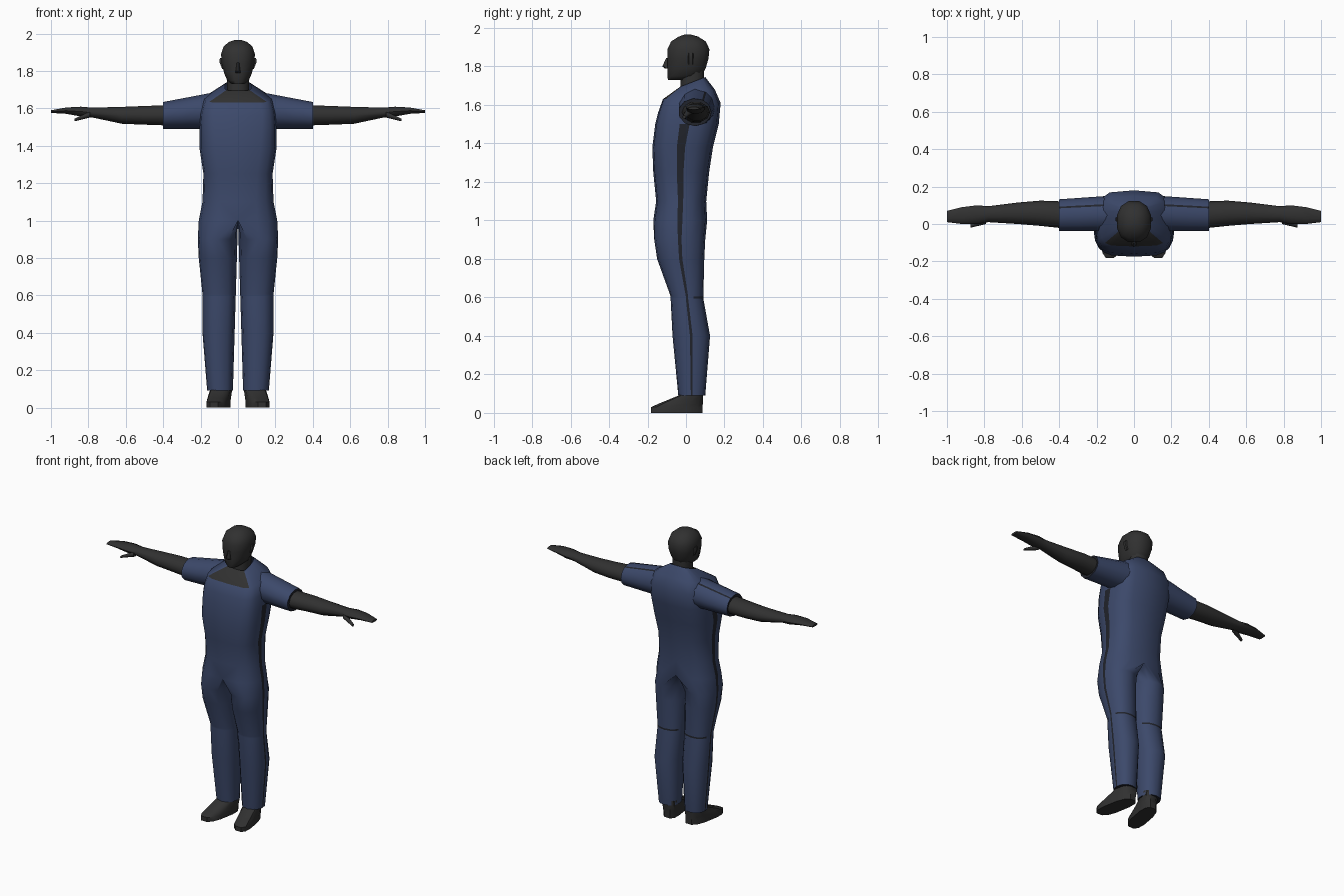
import bpy, bmesh
from math import sin, cos, radians, copysign

cube = bpy.data.objects.get("Cube")
if cube:
    bpy.data.objects.remove(cube, do_unlink=True)


def material(name, rgb):
    mat = bpy.data.materials.new(name)
    mat.use_nodes = True
    mat.diffuse_color = (*rgb, 1)
    bsdf = mat.node_tree.nodes["Principled BSDF"]
    bsdf.inputs["Base Color"].default_value = (*rgb, 1)
    bsdf.inputs["Roughness"].default_value = 0.8
    return mat


NAVY = material("navy cloth", (0.045, 0.066, 0.145))
DARK = material("charcoal", (0.03, 0.03, 0.03))
TRIM = material("black trim", (0.015, 0.017, 0.024))


def power(value, exponent):
    return copysign(abs(value) ** exponent, value)


def between(low, high, t):
    """Map t from -1..1 onto low..high."""
    return (low + high) / 2 + (high - low) / 2 * t


def loft(name, rings, mats, rule=None, top_cap=True, mirror=True, angle=55):
    """Skin closed rings; rule(ring, segment) gives a material index."""
    bm = bmesh.new()
    rows = [[bm.verts.new(point) for point in ring] for ring in rings]
    count = len(rows[0])
    for i, (lower, upper) in enumerate(zip(rows, rows[1:])):
        for j in range(count):
            k = (j + 1) % count
            face = bm.faces.new((lower[j], lower[k], upper[k], upper[j]))
            face.material_index = rule(i, j) if rule else 0
    for row in (rows[0], rows[-1]) if top_cap else (rows[0],):
        bm.faces.new(row).material_index = len(mats) - 1
    # drop the hidden wall on the mirror plane
    if mirror:
        wall = [f for f in bm.faces if all(abs(v.co.x) < 1e-5 for v in f.verts)]
        bmesh.ops.delete(bm, geom=wall, context="FACES")
    bmesh.ops.remove_doubles(bm, verts=bm.verts, dist=1e-5)
    bmesh.ops.recalc_face_normals(bm, faces=bm.faces)
    mesh = bpy.data.meshes.new(name)
    bm.to_mesh(mesh)
    bm.free()
    for mat in mats:
        mesh.materials.append(mat)
    part = bpy.data.objects.new(name, mesh)
    bpy.context.collection.objects.link(part)
    bpy.ops.object.select_all(action="DESELECT")
    part.select_set(True)
    bpy.context.view_layer.objects.active = part
    bpy.ops.object.shade_smooth_by_angle(angle=radians(angle))
    if mirror:
        part.modifiers.new("Mirror", "MIRROR").use_clip = True


def flat_ring(z, left, right, front, back, sides=12, square=0.85, skew=0):
    """Horizontal ring; skew turns the toes outward."""
    points = []
    for i in range(sides):
        a = radians(360 * (i + 0.5) / sides)
        y = between(front, back, power(sin(a), square))
        x = between(left, right, power(cos(a), square))
        points.append((x - skew * y, y, z))
    return points


def arm_ring(x, front, back, low, high, angles=range(0, 360, 36)):
    """Upright ring across an arm."""
    return [(x, between(front, back, cos(radians(a))), between(low, high, sin(radians(a))))
            for a in angles]


# Jumpsuit: one half from ankle to collar, with a narrow segment for the side stripe
FRONT_ANGLES = [-90, -67, -45, -22, -3]
SUIT_ANGLES = FRONT_ANGLES + [-a for a in reversed(FRONT_ANGLES)] + list(range(120, 241, 30))
STRIPE = len(FRONT_ANGLES) - 1


def leg_ring(z, out, front, back):
    inner = 0.03 * (1 - z)
    return [(between(inner, out, power(cos(radians(a)), 0.85)),
             between(front, back, power(sin(radians(a)), 0.9)), z) for a in SUIT_ANGLES]


def torso_ring(z, out, front, back):
    """Half ring closed along the middle; squarer and tilted toward the shoulders."""
    square = 1.25 - z / 2
    tilt = 0.025 if z > 1.5 else 0
    points = []
    for a in SUIT_ANGLES:
        side, depth = cos(radians(a)), sin(radians(a))
        t = power(depth, square if depth < 0 else 0.85)
        x = out * side ** square if side > 1e-6 else 0
        points.append((x, between(front, back, t), z + tilt * t))
    return points


# height, outer side, front, back
legs = [
    (0.09, 0.165, -0.04, 0.1),
    (0.4, 0.19, -0.07, 0.125),
    (0.595, 0.19, -0.08, 0.09),
    (0.606, 0.19, -0.08, 0.09),
    (0.8, 0.21, -0.15, 0.095),
    (0.9, 0.215, -0.165, 0.1),
]
torso = [
    (1, 0.21, -0.17, 0.11),
    (1.1, 0.19, -0.155, 0.105),
    (1.25, 0.185, -0.17, 0.12),
    (1.38, 0.205, -0.175, 0.14),
    (1.5, 0.205, -0.16, 0.17),
    (1.585, 0.2, -0.145, 0.18),
    (1.655, 0.18, -0.12, 0.15),
    (1.72, 0.07, -0.03, 0.1),
]
suit = [leg_ring(*row) for row in legs] + [torso_ring(*row) for row in torso]


def suit_colour(ring, segment):
    open_neck = ring == len(suit) - 2 and segment < 2
    side_stripe = ring < len(suit) - 4 and segment == STRIPE
    knee_seam = ring == 2 and STRIPE + 2 <= segment <= STRIPE + 6
    return 1 if open_neck else 2 if side_stripe or knee_seam else 0


loft("jumpsuit", suit, [NAVY, DARK, TRIM], suit_colour, top_cap=False)

# Sleeves sloping down from the shoulder, with a stripe along the top
SLEEVE_ANGLES = [0, 32, 57, 64, 95, 130, 165, 200, 235, 270, 305, 335]
sleeve = [arm_ring(x, -0.04, 0.16 - 0.07 * x, 1.49, 1.71 - 0.19 * x, SLEEVE_ANGLES)
          for x in (0.1, 0.2, 0.3, 0.4)]
loft("sleeves", sleeve, [NAVY, TRIM], lambda ring, segment: int(segment == 2))

# Bare arms running into flat hands: distance out, front, back, low, high
arm = [
    (0.36, -0.025, 0.12, 1.505, 1.62),
    (0.5, -0.01, 0.125, 1.51, 1.615),
    (0.62, 0, 0.115, 1.515, 1.61),
    (0.78, 0.01, 0.095, 1.55, 1.605),
    (0.84, 0, 0.1, 1.555, 1.61),
    (0.92, 0, 0.09, 1.57, 1.605),
    (1, 0.01, 0.07, 1.575, 1.59),
]
loft("arms_and_hands", [arm_ring(*row) for row in arm], [DARK])

# Thumbs taper forward and down
thumb = [arm_ring(between(0.79, 0.875, t), -0.01 - 0.01 * t, 0.02 - 0.02 * t,
                  1.54 - 0.01 * t, 1.565 - 0.02 * t) for t in (-1, 0, 1)]
loft("thumbs", thumb, [DARK])

# Shoes, toes turned slightly out: height and toe position
shoe = [flat_ring(z, 0.04, 0.152, toe, 0.09, square=0.7, skew=0.18)
        for z, toe in ((0, -0.185), (0.03, -0.185), (0.05, -0.14), (0.09, -0.04), (0.12, -0.02))]
loft("shoes", shoe, [DARK], angle=40)

# Neck
neck = [flat_ring(z, -0.06, 0.06, -0.03, 0.095) for z in (1.66, 1.8)]
loft("neck", neck, [DARK], mirror=False)

# Head, from chin to crown: height, half width, front, back
head = [
    (1.73, 0.035, -0.095, 0.03),
    (1.75, 0.06, -0.1, 0.085),
    (1.79, 0.077, -0.1, 0.105),
    (1.84, 0.09, -0.1, 0.12),
    (1.89, 0.093, -0.1, 0.125),
    (1.93, 0.08, -0.08, 0.105),
    (1.955, 0.05, -0.04, 0.065),
    (1.965, 0.02, -0.01, 0.03),
]
loft("head", [flat_ring(z, -half, half, front, back) for z, half, front, back in head],
     [DARK], mirror=False)

# Nose
nose = [flat_ring(z, -half, half, tip, -0.08, sides=6)
        for z, half, tip in ((1.79, 0.016, -0.11), (1.8, 0.014, -0.123), (1.845, 0.007, -0.103))]
loft("nose", nose, [DARK], mirror=False)

# Ears
ear = [flat_ring(z, 0.07, out, 0.01, 0.04, sides=6)
       for z, out in ((1.81, 0.085), (1.85, 0.102), (1.87, 0.098))]
loft("ears", ear, [DARK])
